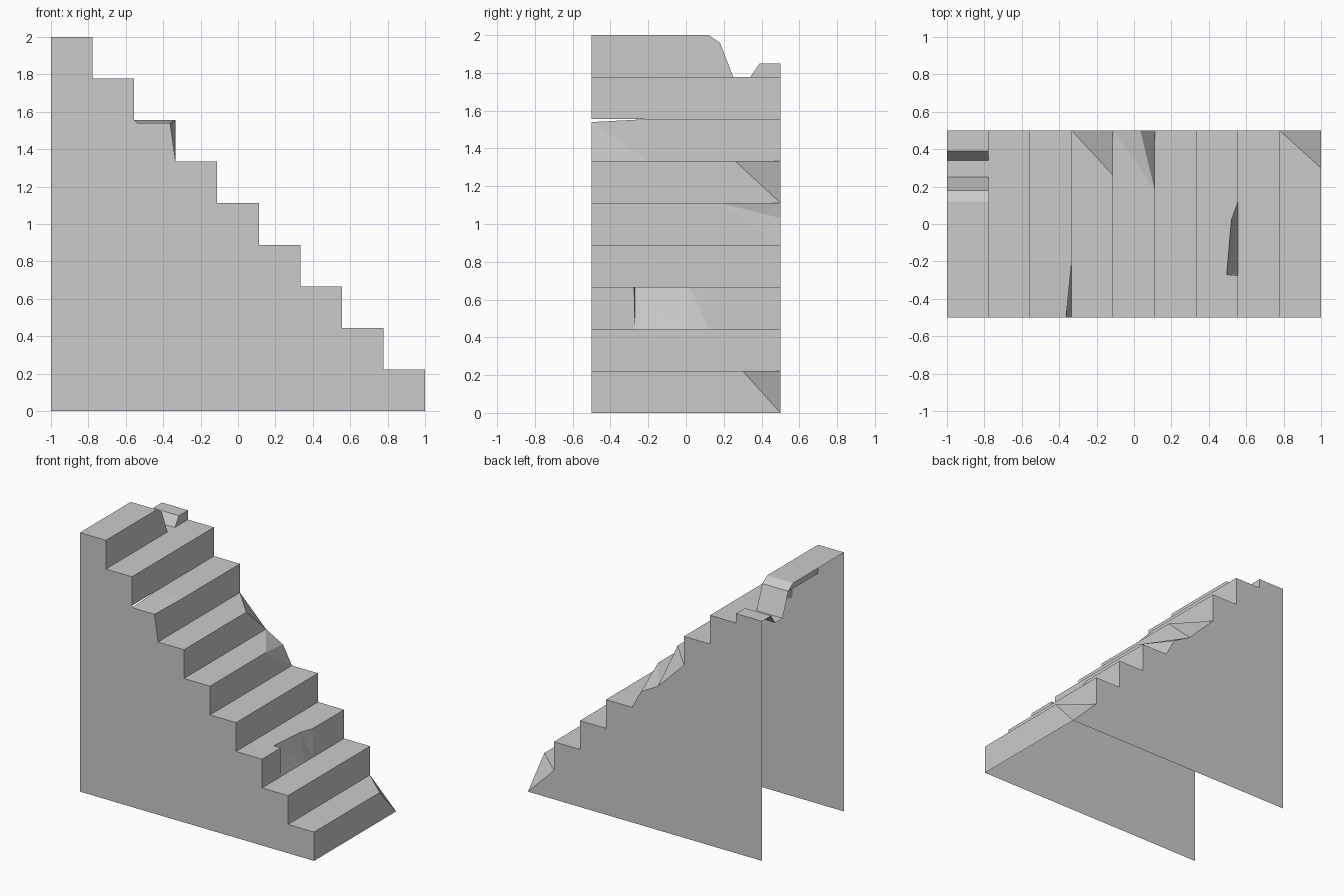
import bpy, bmesh
from mathutils.geometry import area_tri
from mathutils import Vector

if "Cube" in bpy.data.objects:
    bpy.data.objects.remove(bpy.data.objects["Cube"])

N = 9            # number of steps
S = 2.0 / N      # tread depth and riser height


def make_object(name, faces):
    """Build an open sheet mesh from a list of point loops."""
    bm = bmesh.new()
    for f in faces:
        pts = [Vector(p) for p in f]
        if len(pts) == 3 and area_tri(*pts) < 1e-6:
            continue
        bm.faces.new([bm.verts.new(p) for p in pts])
    bmesh.ops.remove_doubles(bm, verts=bm.verts, dist=1e-4)
    mesh = bpy.data.meshes.new(name)
    bm.to_mesh(mesh)
    bm.free()
    ob = bpy.data.objects.new(name, mesh)
    bpy.context.collection.objects.link(ob)
    return ob


# Worn edges per step: (y, nosing x shift, nosing z shift, tread back z shift)
whole = [(-.5, 0, 0, 0), (.5, 0, 0, 0)]
worn = {
    # broken notch right through the top step
    0: [(-.5, 0, 0, 0), (.12, 0, 0, 0), (.18, 0, -.04, -.04), (.25, 0, -S, -S),
        (.34, 0, -S, -S), (.39, 0, -.15, -.15), (.5, 0, -.15, -.15)],
    # slightly crushed front corner
    2: [(-.5, -.03, -.016, -.016), (-.2, 0, 0, 0), (.5, 0, 0, 0)],
    # corner sheared off
    3: [(-.5, 0, 0, 0), (.26, 0, 0, 0), (.5, -S, 0, 0)],
    # rounded broken corner
    4: [(-.5, 0, 0, 0), (.18, 0, 0, 0), (.5, -.077, -.08, 0)],
    # bite out of the nosing
    6: [(-.5, 0, 0, 0), (-.275, 0, 0, 0), (-.27, -.06, 0, 0),
        (.02, -.035, 0, 0), (.12, 0, 0, 0), (.5, 0, 0, 0)],
    # bottom corner sheared off
    8: [(-.5, 0, 0, 0), (.3, 0, 0, 0), (.5, -S, 0, 0)],
}

# Steps: tread, riser and triangular end caps
for i in range(N):
    x0, x1, z = -1 + i * S, -1 + (i + 1) * S, 2 - i * S
    rows = [((x0, y, z + di), (x1 + dx, y, z + do), (x1, y, z - S))
            for y, dx, do, di in worn.get(i, whole)]
    faces = []
    for a, b in zip(rows, rows[1:]):
        faces += [(a[0], a[1], b[0]), (a[1], b[1], b[0]),     # tread
                  (a[1], a[2], b[2]), (a[1], b[2], b[1])]     # riser
    for r, flip in ((rows[0], False), (rows[-1], True)):      # end caps
        low = (r[0][0], r[0][1], z)
        cap = (r[0], r[2], r[1])
        faces.append(cap[::-1] if flip else cap)
        if i == 2 and not flip:
            faces.append((low, r[2], r[0]))
    make_object(f"step_{i + 1}", faces)

# Side walls: open back and open underside
make_object("front_wall", [[(-1, -.5, 0), (1, -.5, 0), (-1, -.5, 2)]])
make_object("back_wall", [[(-1, .5, 1.85), (-1 + S, .5, 2 - S), (1, .5, 0), (-1, .5, 0)]])
